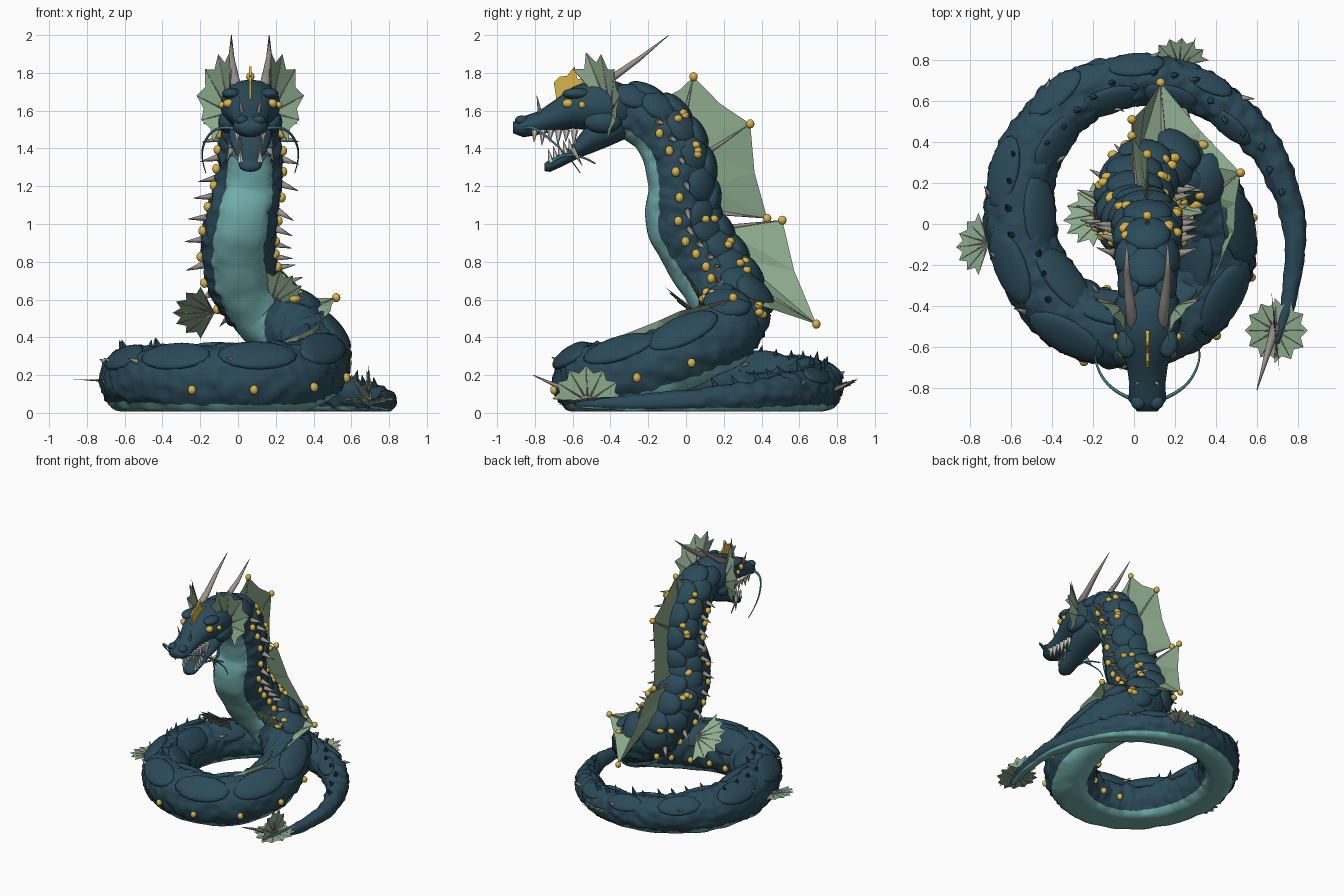
import bpy, bmesh, math, random
from mathutils import Vector as V, Matrix, noise

random.seed(4)
if "Cube" in bpy.data.objects:
    bpy.data.objects.remove(bpy.data.objects["Cube"])


def material(name, *rgb):
    m = bpy.data.materials.new(name)
    m.use_nodes = True
    m.diffuse_color = (*rgb, 1)
    m.node_tree.nodes["Principled BSDF"].inputs["Base Color"].default_value = (*rgb, 1)
    return m


SKIN = material("deep sea blue", .024, .07, .1)
BELLY = material("pale teal", .17, .43, .42)
FIN = material("sage membrane", .27, .41, .27)
HORN = material("grey horn", .31, .29, .26)
GOLD = material("gold", .7, .46, .07)
TOOTH = material("ivory", .85, .83, .75)
WHISKER = material("whisker teal", .05, .19, .23)
CX = .065  # centre line of the head


def finish(name, bm, mats, smooth=True, solid=True):
    if solid:
        bmesh.ops.recalc_face_normals(bm, faces=bm.faces)
    me = bpy.data.meshes.new(name)
    bm.to_mesh(me)
    bm.free()
    for m in mats:
        me.materials.append(m)
    for p in me.polygons:
        p.use_smooth = smooth
    ob = bpy.data.objects.new(name, me)
    bpy.context.collection.objects.link(ob)


def loft(bm, rings):
    rows = [[bm.verts.new(p) for p in ring] for ring in rings]
    n = len(rows[0])
    for a, b in zip(rows, rows[1:]):
        for i in range(n):
            bm.faces.new((a[i], a[(i + 1) % n], b[(i + 1) % n], b[i]))
    bm.faces.new(rows[0])
    bm.faces.new(rows[-1])


def cone(bm, a, b, r, sides=8):
    a, b = V(a), V(b)
    d = b - a
    mat = Matrix.Translation((a + b) / 2) @ d.to_track_quat('Z', 'Y').to_matrix().to_4x4()
    bmesh.ops.create_cone(bm, cap_ends=True, segments=sides, radius1=r, radius2=r * .08,
                          depth=d.length, matrix=mat)


def blob(bm, loc, size, axes=None):
    rot = Matrix(axes).transposed().to_4x4() if axes else Matrix()
    bmesh.ops.create_uvsphere(bm, u_segments=16, v_segments=10, radius=1,
                              matrix=Matrix.Translation(loc) @ rot @ Matrix.Diagonal((*size, 1)))


# Body centre line, tail to head: x, y, z, radius
PATH = [(.69, -.58, .05, .02), (.76, -.35, .05, .04), (.78, 0, .065, .062), (.67, .32, .085, .085),
        (.47, .55, .11, .11), (.22, .68, .125, .125), (-.03, .7, .14, .135), (-.3, .6, .15, .15),
        (-.5, .36, .165, .165), (-.56, .06, .175, .18), (-.48, -.24, .175, .18), (-.29, -.45, .175, .19),
        (-.02, -.52, .175, .195), (.25, -.43, .185, .195), (.4, -.2, .24, .19), (.4, .02, .33, .185),
        (.3, .2, .43, .19), (.14, .25, .55, .195), (.03, .17, .7, .2), (0, .07, .86, .2),
        (.02, -.02, 1.02, .195), (.055, -.02, 1.2, .182), (CX, -.06, 1.38, .175),
        (CX, -.15, 1.52, .165), (CX, -.3, 1.6, .145), (CX, -.42, 1.62, .12)]


def sample(u):
    i = min(int(u), len(PATH) - 2)
    f = u - i
    a, b, c, d = (V(PATH[min(max(k, 0), len(PATH) - 1)]) for k in range(i - 1, i + 3))
    return ((b * 2) + (c - a) * f + (a * 2 - b * 5 + c * 4 - d) * f * f
            + (b * 3 - a - c * 3 + d) * f ** 3) / 2


def frame(u):
    """centre, radius, tangent, dorsal direction, side direction"""
    p = sample(u)
    t = (sample(min(u + .05, len(PATH) - 1)) - sample(max(u - .05, 0))).xyz.normalized()
    w = min(max((u - 15) / 4, 0), 1)
    back = V((0, 0, 1)).lerp(V((0, 1, .25)), w * w * (3 - 2 * w))
    back = (back - t * back.dot(t)).normalized()
    return p.xyz, p.w, t, back, t.cross(back)


def skin_point(u, angle, lift=1.0):
    c, r, t, back, side = frame(u)
    n = back * math.cos(angle) + side * math.sin(angle)
    return c + n * r * lift, n, t


# Scaly body with a pale belly strip
SEG, STEPS = 44, 14
count = (len(PATH) - 1) * STEPS
rings = []
for k in range(count + 1):
    ring = []
    for s in range(SEG):
        a = math.tau * (s + .5) / SEG
        p, n, t = skin_point(k / STEPS, a)
        if abs(a - math.pi) > .75:
            p += n * (.28 - noise.voronoi(p * 16)[0][0]) * .036 * min(1, k / 60)
        else:
            p += n * noise.noise(p * 9) * .01
        p.z = max(p.z, .008)
        ring.append(p)
    rings.append(ring)
bm = bmesh.new()
loft(bm, rings)
bm.faces.ensure_lookup_table()
for k, f in enumerate(bm.faces[:count * SEG]):
    f.material_index = int(abs((k % SEG + 1) / SEG - .5) < .115)
finish("serpent_body", bm, [SKIN, BELLY])


# Armour plates on the coil and stacked lumps up the neck
bm = bmesh.new()
def plate(u, angle, lift, length, width, height):
    p, n, t = skin_point(u, angle, lift)
    blob(bm, p, (length, width, height), (t, n.cross(t), n))


for k in range(9):
    u = 4.2 + k * 1.3
    r = sample(u).w
    for angle in (.7, -.7):
        plate(u + angle * .5, angle, .86, r * 1.1, r * .55, r * .19)
for k in range(11):
    u = 16.2 + k * .75
    r = sample(u).w
    plate(u, 0, .82, .11, r * .7, r * .3)
    for angle in (.85, -.85):
        plate(u + .35, angle, .82, .1, r * .5, r * .25)
finish("back_plates", bm, [SKIN])

# Small dark spines on the coil
bm = bmesh.new()
for k in range(22):
    p, n, t = skin_point(2.5 + k * .38, random.uniform(-.5, .5), .95)
    cone(bm, p, p + n * .05 - t * .02, .018, 6)
finish("coil_spines", bm, [SKIN], False)

# Gold nodules and grey thorns on the flanks
gold, thorns = bmesh.new(), bmesh.new()
for sign in (1, -1):
    for k in range(5):
        blob(gold, skin_point(11.4 + k * .85, sign * 1.85)[0], (.022, .022, .025))
    for k in range(10):
        u = 17 + k * .64
        blob(gold, skin_point(u, sign * 1.7)[0], (.022, .022, .026))
        p, n, t = skin_point(u + .3, sign * 1.45, .95)
        cone(thorns, p, p + n * .095 - t * .03, .02)
    for u in (16.3, 17.6, 18.8, 19.9, 21.8, 22.8):
        for k in range(3):
            p = skin_point(u + random.uniform(-.2, .2), sign * random.uniform(.55, .95), 1.05)[0]
            blob(gold, p, (.027, .023, .021))
for k in range(12):
    p, n, t = skin_point(4 + k * .8, random.choice((-1, 1)) * 1.0, .95)
    cone(thorns, p, p + n * .04 - t * .05, .015)
finish("flank_thorns", thorns, [HORN])

# Two dorsal sails: path position of each spine and its tip
ribs = bmesh.new()


def sail(name, spines, ribbed):
    bm = bmesh.new()
    edge = []
    for j, (u, tip) in enumerate(spines):
        edge.append((u, V(tip)))
        if j + 1 < len(spines):
            u2, tip2 = spines[j + 1]
            mid = (u + u2) / 2
            edge.append((mid, ((V(tip) + V(tip2)) / 2).lerp(skin_point(mid, 0)[0], .1)))
        if j in ribbed:
            cone(ribs, skin_point(u, 0, .8)[0], tip, .014)
            blob(gold, tip, (.022, .022, .024))
    rows = [(bm.verts.new(skin_point(u, 0, .8)[0]), bm.verts.new(p)) for u, p in edge]
    for a, b in zip(rows, rows[1:]):
        bm.faces.new((a[0], a[1], b[1]))
        bm.faces.new((a[0], b[1], b[0]))
    finish(name, bm, [FIN], False, False)


sail("neck_sail", [(23.3, (CX, -.1, 1.66)), (22.7, (CX, .04, 1.78)), (21.7, (CX, .34, 1.53)),
                   (20.2, (-.01, .43, 1.03))], (1, 2, 3))
sail("coil_sail", [(19.2, (-.01, .51, 1.02)), (17.2, (.13, .69, .47)), (15.9, (.52, .25, .61)),
                   (14.8, (.49, -.03, .54)), (13.9, (.4, -.24, .45)), (13, (.22, -.45, .37))], (0, 1, 2))
finish("gold_nodules", gold, [GOLD])


# Fan fins with a slim grey rib to each point
def fan(name, root, tips):
    bm = bmesh.new()
    root, tips = V(root), [V(p) for p in tips]
    c = bm.verts.new(root)
    outline = []
    for a, b in zip(tips, tips[1:]):
        outline += [a, ((a + b) / 2).lerp(root, .16)]
    outline = [bm.verts.new(p) for p in outline + [tips[-1]]]
    for a, b in zip(outline, outline[1:]):
        bm.faces.new((c, a, b))
    finish(name, bm, [FIN], False, False)
    for p in tips:
        cone(ribs, root, p, .006, 6)


def spread(name, root, out, across, size, half=1.25):
    """regular fan opening around the direction out"""
    o, s = V(out).normalized(), V(across).normalized()
    angles = [half * (k / 3 - 1) for k in range(7)]
    fan(name, root, [V(root) + (o * math.cos(a) + s * math.sin(a)) * size for a in angles])


EAR = [(.1, -.6, 1.82), (.11, -.53, 1.91), (.17, -.45, 1.9), (.24, -.38, 1.82),
       (.285, -.35, 1.68), (.26, -.37, 1.55), (.2, -.42, 1.43)]
for sign, label in ((1, "left"), (-1, "right")):
    fan(label + "_ear_fin", (CX + sign * .11, -.4, 1.59),
        [(CX + sign * x, y, z) for x, y, z in EAR])
spread("left_neck_fin", (.17, .09, .57), (.9, -.2, .55), (-.4, -.5, .8), .2)
spread("right_neck_fin", (-.13, .06, .53), (-1, -.2, 0), (0, -.75, .65), .22)
spread("coil_side_fin", (-.71, -.09, .17), (-1, -.15, .05), (0, 1, 0), .16)
spread("coil_rear_fin", (.22, .77, .12), (.1, 1, .4), (1, -.1, .1), .15)
spread("tail_fin_upright", (.69, -.52, .06), (0, -.05, 1), (.1, -1, 0), .19, 1.5)
spread("tail_fin_outer", (.69, -.52, .06), (1, 0, .12), (0, 1, .1), .16, 1.6)
spread("tail_fin_inner", (.69, -.52, .06), (-1, 0, .12), (0, 1, .1), .15, 1.6)
cone(ribs, (.69, -.5, .06), (.6, -.81, .2), .025)
cone(ribs, (.26, .78, .12), (.3, .91, .18), .012)
finish("fin_ribs", ribs, [HORN])


# Head: sections as y, z, half width, half height
def tapered(name, sections):
    bm = bmesh.new()
    loft(bm, [[(CX + w * math.cos(a), y, z + h * math.sin(a))
               for a in (math.tau * i / 20 for i in range(20))] for y, z, w, h in sections])
    finish(name, bm, [SKIN])


tapered("skull_and_snout", [(-.26, 1.6, .11, .11), (-.38, 1.62, .155, .14), (-.5, 1.63, .16, .135),
                            (-.6, 1.615, .135, .11), (-.69, 1.575, .1, .085), (-.78, 1.535, .088, .062),
                            (-.86, 1.515, .092, .056), (-.915, 1.51, .05, .03)])
tapered("lower_jaw", [(-.3, 1.53, .1, .07), (-.4, 1.5, .115, .085), (-.5, 1.465, .115, .09),
                      (-.56, 1.415, .095, .062), (-.61, 1.37, .078, .042),
                      (-.67, 1.335, .066, .037), (-.72, 1.31, .06, .034), (-.75, 1.3, .035, .02)])

brows, eyes, teeth, horns = (bmesh.new() for _ in range(4))
for s in (1, -1):
    def at(x, y, z):
        return V((CX + s * x, y, z))
    blob(brows, at(.1, -.58, 1.69), (.05, .075, .03))
    blob(brows, at(.12, -.44, 1.54), (.05, .1, .06))
    blob(brows, at(.045, -.87, 1.55), (.035, .035, .025))
    blob(eyes, at(.115, -.625, 1.638), (.028, .03, .024))
    blob(eyes, at(.15, -.55, 1.63), (.018, .018, .018))
    for k in range(6):
        root = at(.068, -.8 + k * .042, 1.5)
        cone(teeth, root, root + V((0, -.005, -.085 if k % 2 else -.065)), .021, 6)
        low = at(.052, -.715 + k * .027, 1.33 + k * .014)
        cone(teeth, low, low + V((0, -.015, .07)), .016, 6)
    cone(horns, at(.04, -.77, 1.57), at(.06, -.79, 1.68), .014)
    cone(horns, at(.1, -.6, 1.4), at(.13, -.55, 1.31), .016)
    # Swept horn
    curve = [at(.065, -.56, 1.69), at(.085, -.38, 1.78), at(.1, -.24, 1.88), at(.1, -.09, 2)]
    loft(horns, [[p + V((math.cos(a), 0, math.sin(a))) * r
                  for a in (math.tau * i / 10 for i in range(10))]
                 for p, r in zip(curve, (.03, .025, .016, .002))])
    # Whisker and chin barbel
    for label, pts in (("whisker", [(.06, -.86, 1.5), (.17, -.82, 1.53), (.25, -.72, 1.45),
                                    (.265, -.62, 1.36), (.235, -.56, 1.27)]),
                       ("barbel", [(.05, -.72, 1.32), (.09, -.64, 1.4), (.12, -.55, 1.36), (.14, -.48, 1.32)])):
        cu = bpy.data.curves.new(label, 'CURVE')
        cu.dimensions = '3D'
        cu.bevel_depth = .008
        cu.bevel_resolution = 2
        sp = cu.splines.new('NURBS')
        sp.points.add(len(pts) - 1)
        for k, p in enumerate(pts):
            sp.points[k].co = (*at(*p), 1)
            sp.points[k].radius = 1.2 - k * .22
        sp.use_endpoint_u = True
        cu.materials.append(WHISKER)
        ob = bpy.data.objects.new(("left_" if s > 0 else "right_") + label, cu)
        bpy.context.collection.objects.link(ob)
finish("brows_and_cheeks", brows, [SKIN])
finish("eyes", eyes, [GOLD])
finish("teeth", teeth, [TOOTH], False)
finish("horns", horns, [HORN])

# Thin gold crest over the forehead
bm = bmesh.new()
outline = [(-.68, 1.62), (-.7, 1.75), (-.67, 1.78), (-.63, 1.785), (-.59, 1.835), (-.575, 1.77), (-.5, 1.75)]
loft(bm, [[(CX + dx, y, z) for y, z in outline] for dx in (-.007, .007)])
finish("forehead_crest", bm, [GOLD], False)
